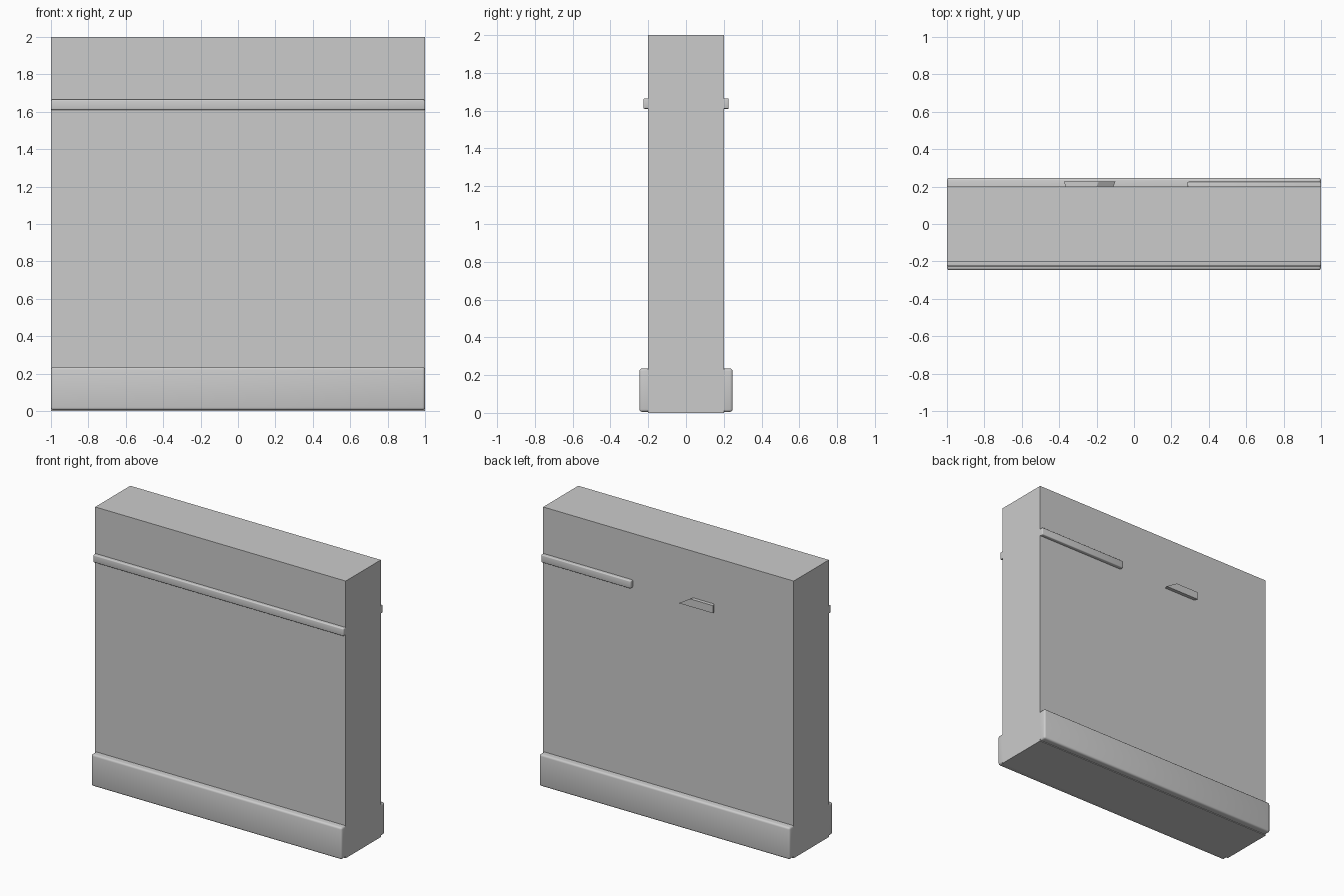
import bpy, bmesh

if "Cube" in bpy.data.objects:
    bpy.data.objects.remove(bpy.data.objects["Cube"])

plaster = bpy.data.materials.new("light_grey")
plaster.diffuse_color = (0.6, 0.6, 0.6, 1)
plaster.use_nodes = True
plaster.node_tree.nodes["Principled BSDF"].inputs["Base Color"].default_value = plaster.diffuse_color


def prism(name, outline, y_wall, y_face, bevel=0.0, splay=0.0):
    """Extrude an x/z outline from y_wall to y_face; splay widens the face in x."""
    bm = bmesh.new()
    mid = sum(x for x, z in outline) / len(outline)
    rings = []
    for y, s in ((y_wall, 0.0), (y_face, splay)):
        rings.append([bm.verts.new((x + (s if x > mid else -s), y, z)) for x, z in outline])
    bm.faces.new(rings[0])
    bm.faces.new(rings[1])
    for i in range(len(outline)):
        j = (i + 1) % len(outline)
        bm.faces.new((rings[0][i], rings[0][j], rings[1][j], rings[1][i]))
    bmesh.ops.recalc_face_normals(bm, faces=bm.faces)
    if bevel:
        # Round only the edges on the exposed face and its corners
        edges = [e for e in bm.edges if any(v in rings[1] for v in e.verts)]
        bmesh.ops.bevel(bm, geom=edges, offset=bevel, segments=3, profile=0.5,
                        affect='EDGES', clamp_overlap=True)
    mesh = bpy.data.meshes.new(name)
    bm.to_mesh(mesh)
    bm.free()
    mesh.materials.append(plaster)
    obj = bpy.data.objects.new(name, mesh)
    bpy.context.collection.objects.link(obj)
    if bevel:
        bpy.ops.object.select_all(action='DESELECT')
        obj.select_set(True)
        bpy.context.view_layer.objects.active = obj
        bpy.ops.object.shade_smooth_by_angle()
    return obj


def rect(x0, x1, z0, z1):
    return [(x0, z0), (x1, z0), (x1, z1), (x0, z1)]


# Wall slab
prism("wall", rect(-1, 1, 0, 2), -0.2, 0.2)

# Skirting boards on both sides
for side, s in (("front", -1), ("back", 1)):
    prism(side + "_skirting", rect(-1, 1, 0.005, 0.235), s * 0.2, s * 0.247, 0.014)

# Full front rail
RAIL_Z = (1.61, 1.665)
prism("front_rail", rect(-1, 1, *RAIL_Z), -0.2, -0.226, 0.007)

# Broken back rail: one long piece and one splintered fragment
prism("back_rail", rect(0.285, 1, *RAIL_Z), 0.2, 0.226, 0.006)
prism("back_rail_fragment",
      [(-0.365, RAIL_Z[0]), (-0.11, RAIL_Z[0]), (-0.20, RAIL_Z[1]), (-0.365, RAIL_Z[1])],
      0.2, 0.226, splay=0.01)
